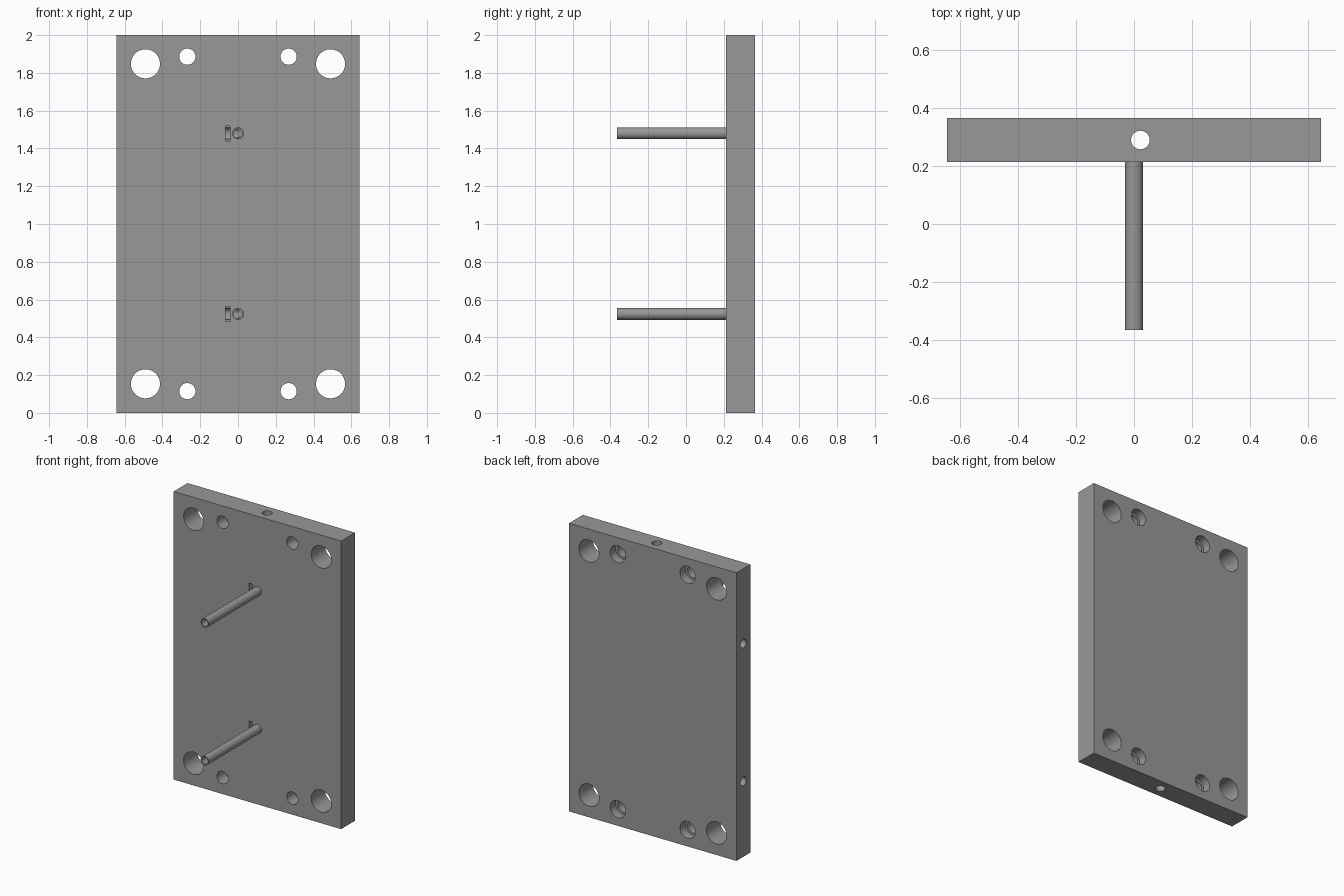
import bpy
from math import pi

if "Cube" in bpy.data.objects:
    bpy.data.objects.remove(bpy.data.objects["Cube"])

FRONT, BACK = 0.213, 0.365
MID = (FRONT + BACK) / 2
ROT = {'X': (0, pi / 2, 0), 'Y': (pi / 2, 0, 0), 'Z': (0, 0, 0)}

grey = bpy.data.materials.new("dark_grey")
grey.diffuse_color = (0.315, 0.315, 0.315, 1)
grey.use_nodes = True
grey.node_tree.nodes["Principled BSDF"].inputs["Base Color"].default_value = grey.diffuse_color


def box(name, lo, hi):
    bpy.ops.mesh.primitive_cube_add(size=1, location=[(a + b) / 2 for a, b in zip(lo, hi)])
    ob = bpy.context.object
    ob.name = name
    ob.scale = [b - a for a, b in zip(lo, hi)]
    bpy.ops.object.transform_apply(location=False, rotation=False, scale=True)
    return ob


def rod(name, axis, r, center, length, n=40):
    bpy.ops.mesh.primitive_cylinder_add(vertices=n, radius=r, depth=length,
                                        location=center, rotation=ROT[axis])
    ob = bpy.context.object
    ob.name = name
    return ob


def rod_y(name, r, x, z, y0, y1):
    return rod(name, 'Y', r, (x, (y0 + y1) / 2, z), y1 - y0)


def cut(target, cutter):
    mod = target.modifiers.new("cut", 'BOOLEAN')
    mod.operation = 'DIFFERENCE'
    mod.solver = 'EXACT'
    mod.object = cutter
    bpy.context.view_layer.objects.active = target
    bpy.ops.object.modifier_apply(modifier=mod.name)
    bpy.data.objects.remove(cutter, do_unlink=True)


def finish(ob):
    ob.data.materials.clear()
    ob.data.materials.append(grey)
    bpy.ops.object.select_all(action='DESELECT')
    ob.select_set(True)
    bpy.context.view_layer.objects.active = ob
    bpy.ops.object.shade_smooth_by_angle(angle=pi / 6)


# Mounting plate
plate = box("plate", (-0.643, FRONT, 0), (0.643, BACK, 2))

# Corner holes and counterbored screw holes
for sx in (-1, 1):
    for z_big, z_small in ((0.154, 0.115), (1.848, 1.886)):
        cut(plate, rod_y("corner_hole", 0.077, sx * 0.49, z_big, 0.1, 0.5))
        cut(plate, rod_y("screw_hole", 0.043, sx * 0.268, z_small, 0.1, 0.5))
        cut(plate, rod_y("counterbore", 0.059, sx * 0.268, z_small, 0.305, 0.5))

# Long vertical channel
cut(plate, rod("channel", 'Z', 0.032, (0.022, MID, 1), 2.4))

for i, z in enumerate((0.524, 1.48)):
    # Side channel from the left edge to the vertical channel
    cut(plate, rod("side_channel", 'X', 0.0305, (-0.39, MID, z), 0.8))
    # Narrow slot beside each tube
    cut(plate, box("slot", (-0.065, 0.1, z - 0.04), (-0.042, MID, z + 0.038)))
    # Hollow tube feeding into the plate
    cut(plate, rod_y("bore", 0.024, 0, z, 0.1, MID))
    tube = rod_y(f"tube_{i + 1}", 0.0312, 0, z, -0.365, FRONT)
    cut(tube, rod_y("bore", 0.024, 0, z, -0.5, 0.4))
    finish(tube)

finish(plate)
